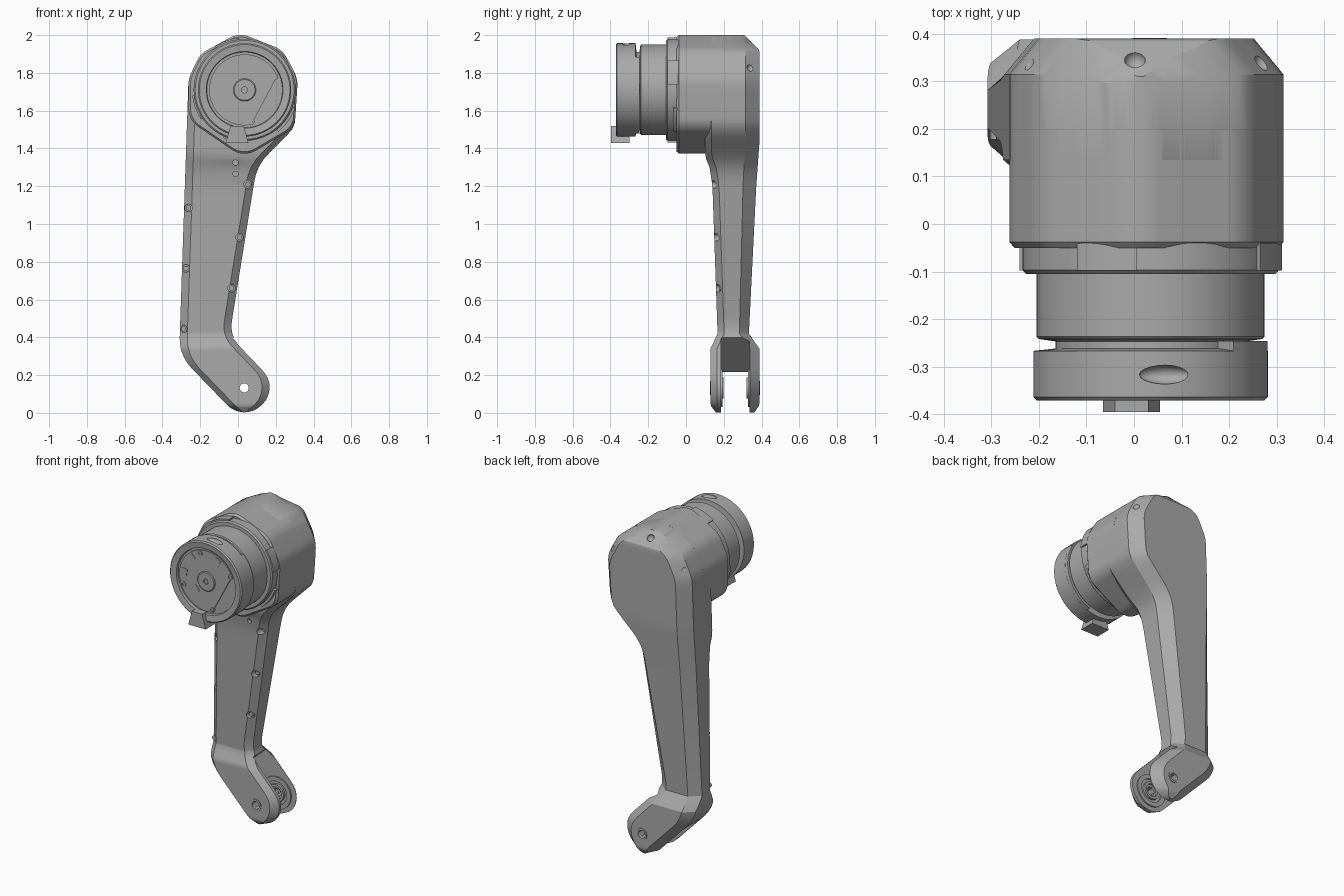
import bpy, bmesh, math
from mathutils import Vector

if "Cube" in bpy.data.objects:
    bpy.data.objects.remove(bpy.data.objects["Cube"], do_unlink=True)

GREY = (0.4, 0.4, 0.4, 1)
mat = bpy.data.materials.new("satin_grey")
mat.use_nodes = True
mat.diffuse_color = GREY
mat.node_tree.nodes["Principled BSDF"].inputs["Base Color"].default_value = GREY
CX, CZ = 0.035, 1.71     # motor axis
PX, PZ = 0.033, 0.132    # fork pivot


def activate(ob):
    bpy.ops.object.select_all(action='DESELECT')
    ob.select_set(True)
    bpy.context.view_layer.objects.active = ob


def loft(name, rings, wrap=False):
    """Skin a list of equal-length rings; cap the ends unless wrapped."""
    bm = bmesh.new()
    loops = [[bm.verts.new(p) for p in ring] for ring in rings]
    n = len(loops[0])
    pairs = list(zip(loops, loops[1:]))
    if wrap:
        pairs.append((loops[-1], loops[0]))
    else:
        bm.faces.new(loops[0])
        bm.faces.new(loops[-1])
    for a, b in pairs:
        for i in range(n):
            j = (i + 1) % n
            bm.faces.new((a[i], a[j], b[j], b[i]))
    bmesh.ops.recalc_face_normals(bm, faces=bm.faces)
    me = bpy.data.meshes.new(name)
    bm.to_mesh(me)
    bm.free()
    me.materials.append(mat)
    ob = bpy.data.objects.new(name, me)
    bpy.context.collection.objects.link(ob)
    return ob


def circle(cx, cz, r, y, segs=48):
    return [(cx + r * math.cos(a), y, cz + r * math.sin(a))
            for a in (math.tau * i / segs for i in range(segs))]


def lathe(name, cx, cz, profile, segs=48, wrap=False):
    return loft(name, [circle(cx, cz, r, y, segs) for r, y in profile], wrap)


def prism(name, pts, y0, y1):
    return loft(name, [[(x, y, z) for x, z in pts] for y in (y0, y1)])


def arc(r, a0, a1, steps=20):
    angles = [math.radians(a0 + (a1 - a0) * i / steps) for i in range(steps + 1)]
    return [(CX + r * math.cos(a), CZ + r * math.sin(a)) for a in angles]


def sector(name, r0, r1, a0, a1, y0, y1):
    return prism(name, arc(r1, a0, a1) + arc(r0, a1, a0), y0, y1)


def rounded(corners, steps=8):
    """Round every (x, z, radius) corner of a polygon with an arc."""
    out = []
    for i, (x, z, r) in enumerate(corners):
        p = Vector((x, z))
        a = Vector(corners[i - 1][:2]) - p
        b = Vector(corners[(i + 1) % len(corners)][:2]) - p
        half = (math.pi - a.angle(b)) / 2
        t = min(r * math.tan(half), 0.48 * a.length, 0.48 * b.length)
        p0, p2, w = p + a.normalized() * t, p + b.normalized() * t, math.cos(half)
        for k in range(steps + 1):
            u = k / steps
            b0, b1, b2 = (1 - u) ** 2, 2 * u * (1 - u) * w, u * u
            q = (p0 * b0 + p * b1 + p2 * b2) / (b0 + b1 + b2)
            out.append((q.x, q.y))
    return out


def table(pairs, z):
    for (z0, v0), (z1, v1) in zip(pairs, pairs[1:]):
        if z <= z1:
            return v0 + (v1 - v0) * max(0, z - z0) / (z1 - z0)
    return pairs[-1][1]


def cut(target, cutter):
    activate(target)
    mod = target.modifiers.new("cut", 'BOOLEAN')
    mod.operation, mod.solver, mod.object = 'DIFFERENCE', 'EXACT', cutter
    bpy.ops.object.modifier_apply(modifier=mod.name)
    bpy.data.objects.remove(cutter, do_unlink=True)


def ball(loc, scale):
    bpy.ops.mesh.primitive_uv_sphere_add(segments=20, ring_count=12, radius=1, location=loc)
    ob = bpy.context.object
    ob.scale = scale
    bpy.context.view_layer.update()
    return ob


# Leg shell: horizontal chamfered slices through the side outline
head = [(0.30, 1.51, .10), (0.317, 1.77, .15), (0.235, 1.922, .12),
        (0.005, 2.013, .12), (-0.20, 1.90, .12), (-0.262, 1.77, .15)]
outline = rounded([(0.03, -0.049, .13), (0.22, 0.131, .13), (-0.045, 0.408, .15),
                   (0.10, 1.31, .25)] + head + [(-0.312, 0.305, .22)])
front_y = [(0, .16), (.04, .13), (.34, .13), (.42, .167), (1.2, .14), (1.3, .125), (1.36, .10)]
back_y = [(0, .36), (.04, .388), (.34, .388), (.42, .333), (1.2, .372), (1.45, .39),
          (1.92, .39), (2, .31)]


def span(z):
    xs = []
    for (xa, za), (xb, zb) in zip(outline, outline[1:] + outline[:1]):
        if (za - z) * (zb - z) < 0:
            xs.append(xa + (xb - xa) * (z - za) / (zb - za))
    return min(xs), max(xs)


zmin, zmax = min(p[1] for p in outline), max(p[1] for p in outline)
N = 72
levels = [zmin + .0007 + (zmax - zmin - .0014) * (.5 - .5 * math.cos(math.pi * i / N))
          for i in range(N + 1)]
slices = []
for z in sorted(levels + [.34, .42]):
    xl, xr = span(z)
    yf, yb, w = table(front_y, z), table(back_y, z), xr - xl
    cf, cb = min(.04, .3 * w), min(.062, .3 * w)
    df, db = .035, table([(.4, .05), (1.4, .075), (1.92, .075), (2, .02)], z)
    slices.append([(x, y, z) for x, y in (
        (xl + cf, yf), (xr - cf, yf), (xr, yf + df), (xr, yb - db),
        (xr - cb, yb), (xl + cb, yb), (xl, yb - db), (xl, yf + df))])
leg = loft("leg_shell", slices)

# Fork slot, pivot hole and screw pockets
cut(leg, prism("slot_cutter", [(-.42, .04), (-.42, -.3), (.5, -.3), (.5, .51), (.102, .51)],
               .185, .335))
cut(leg, lathe("pivot_cutter", PX, PZ, [(.028, 0), (.028, .6)], 6))
screws = [(-.237, 1.6), (-.262, 1.085), (-.276, .765), (-.289, .445),
          (.052, 1.21), (.008, .93), (-.034, .66)]
for x, z in screws:
    cut(leg, lathe("pocket_cutter", x, z, [(.02, 0), (.02, .19)], 20))
    lathe("leg_screw", x, z, [(.014, .178), (.014, .2)], 16)
for z in (1.265, 1.325):
    cut(leg, lathe("pin_cutter", -.013, z, [(.014, 0), (.014, .15)], 16))
for x, z in ((.002, 1.965), (.275, 1.83), (-.232, 1.83)):
    cut(leg, ball((x, .345, z), (.022, .022, .022)))

# Bearing rings inside and outside the fork
for y0, y1, ring in ((.184, .193, .10), (.336, .327, .10), (.184, .199, .055), (.336, .321, .055)):
    lathe("fork_bearing_ring", PX, PZ, [(ring * .72, y0), (ring, y0), (ring, y1), (ring * .72, y1)],
          wrap=True)
for y0, y1 in ((.14, .126), (.375, .391)):
    lathe("pivot_bushing", PX, PZ, [(.024, y0), (.036, y0), (.036, y1), (.024, y1)], 24, True)

# Motor housing at the top of the leg
rim = rounded(head + [(-.262, 1.55, .12), (.03, 1.35, .12)])
loft("motor_housing", [[(.03 + (x - .03) * s, y, 1.69 + (z - 1.69) * s) for x, z in rim]
                       for y, s in ((-.05, .965), (-.038, 1), (.2, 1))])

# Mounting flange with lugs
lathe("mount_flange", CX, CZ, [(.262, -.105), (.27, -.097), (.27, -.04)])
for i, mid in enumerate((20, 110, 200, 260)):
    sector("flange_lug", .24, .278, mid - 14, mid + 14, -.098, -.04)
sector("flange_tab", .25, .284, -51, -20, -.07, -.02)

# Motor drum, groove and front ring
motor = lathe("motor_drum", CX, CZ, [
    (.2, -.35), (.203, -.366), (.24, -.371), (.247, -.364), (.247, -.267), (.2, -.262),
    (.2, -.247), (.235, -.242), (.24, -.237), (.24, -.03)], 64)
cut(motor, ball((.066, -.317, 1.955), (.055, .02, .022)))
sector("ring_lip", .19, .2465, -70, 45, -.275, -.246)

# Front cover plate, hub, windows and screws
prism("cover_plate", arc(.188, 23, 281, 40), -.358, -.345)
lathe("output_hub", CX, CZ, [(.016, -.355), (.016, -.366), (.055, -.366), (.06, -.362),
                             (.06, -.35), (.016, -.35)], 40, True)
lathe("hub_screw", CX, CZ, [(.012, -.362), (.012, -.35)], 6)
for x, z in ((-.07, 1.83), (-.12, 1.73), (-.04, 1.64), (.105, 1.85)):
    turn = math.atan2(z - CZ, x - CX) + math.pi / 4
    pts = [(x + .03 * math.cos(turn + k * math.pi / 2), z + .03 * math.sin(turn + k * math.pi / 2))
           for k in range(4)]
    prism("cover_window", pts, -.361, -.355)
for x, z in ((-.01, 1.873), (.197, 1.78), (-.122, 1.652), (.072, 1.542)):
    lathe("cover_screw", x, z, [(.008, -.355), (.008, -.364), (.016, -.364), (.016, -.345),
                                (.008, -.345)], 16, True)

# Cable connector below the ring
prism("cable_connector", [(-.065, 1.43), (.055, 1.43), (.03, 1.518), (-.04, 1.518)], -.396, -.3)

# Smooth curved faces, keep hard edges
for ob in [o for o in bpy.context.scene.objects if o.type == 'MESH']:
    activate(ob)
    bpy.ops.object.shade_smooth_by_angle(angle=math.radians(28))
